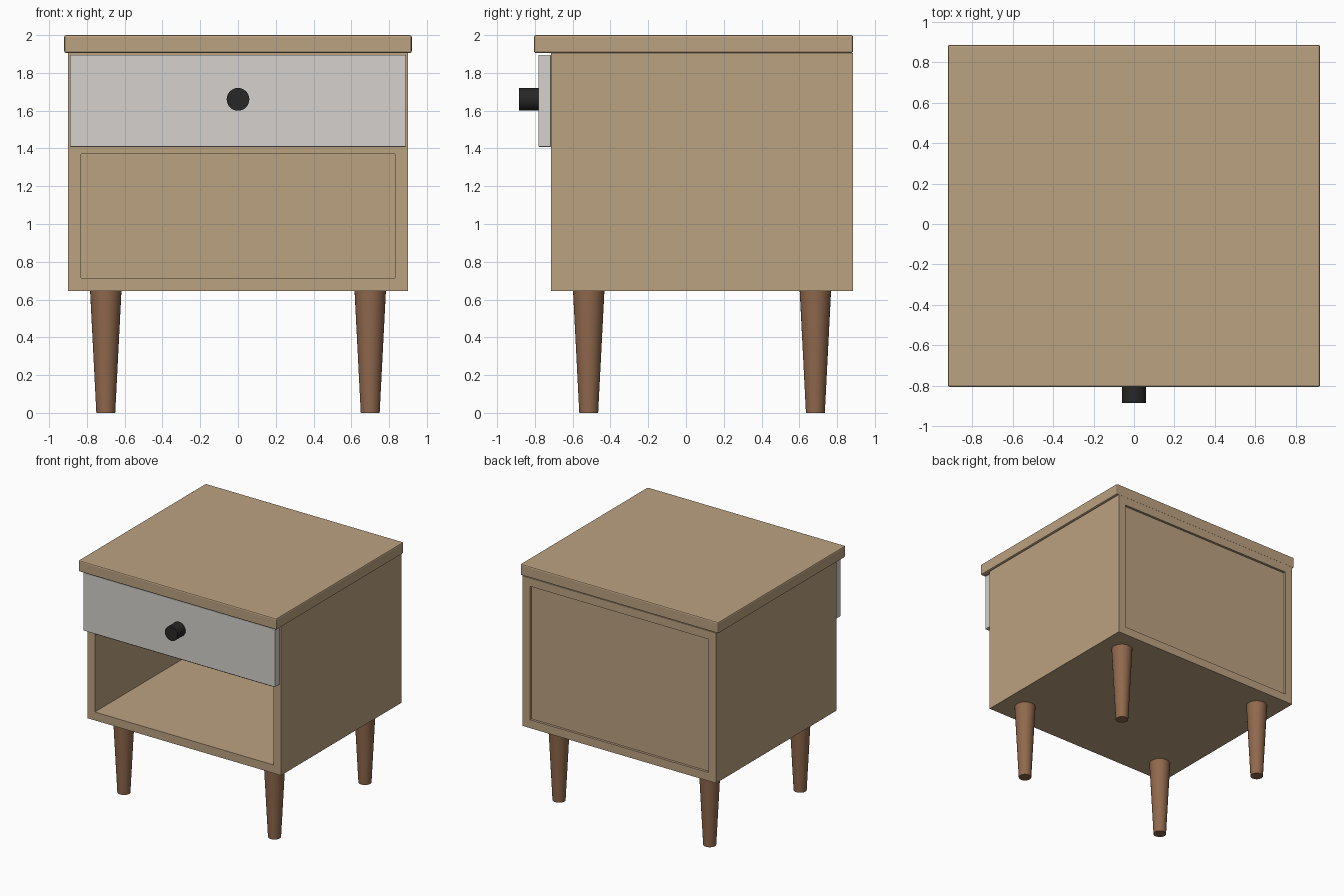
import bpy
from math import radians

if "Cube" in bpy.data.objects:
    bpy.data.objects.remove(bpy.data.objects["Cube"])


def material(name, rgb):
    m = bpy.data.materials.new(name)
    m.diffuse_color = (*rgb, 1)
    m.use_nodes = True
    m.node_tree.nodes["Principled BSDF"].inputs["Base Color"].default_value = m.diffuse_color
    return m


OAK = material("oak", (0.50, 0.36, 0.22))
WALNUT = material("walnut", (0.28, 0.14, 0.075))
WHITE = material("pale_paint", (0.66, 0.64, 0.61))
BLACK = material("black_metal", (0.02, 0.02, 0.02))


def box(name, x, y, z, mat, bevel=0):
    """Box from (min, max) ranges on each axis."""
    spans = (x, y, z)
    bpy.ops.mesh.primitive_cube_add(size=1, location=[(a + b) / 2 for a, b in spans])
    ob = bpy.context.object
    ob.name = name
    ob.scale = [b - a for a, b in spans]
    bpy.ops.object.transform_apply(location=False, rotation=False, scale=True)
    ob.data.materials.append(mat)
    if bevel:
        mod = ob.modifiers.new("soft_edges", 'BEVEL')
        mod.width = bevel
        mod.segments = 2
    return ob


def cone(name, r1, r2, depth, loc, mat, rot=(0, 0, 0)):
    bpy.ops.mesh.primitive_cone_add(vertices=32, radius1=r1, radius2=r2,
                                    depth=depth, location=loc, rotation=rot)
    ob = bpy.context.object
    ob.name = name
    ob.data.materials.append(mat)
    bpy.ops.object.shade_smooth_by_angle(angle=radians(40))
    return ob


FRONT, BACK = -0.715, 0.885
BOTTOM, TOP = 0.645, 1.905
W, T = 0.9, 0.07          # half width, board thickness
IN = W - T

# Carcass boards
for side, s in (("left", -1), ("right", 1)):
    box(f"{side}_side_panel", sorted((s * IN, s * W)), (FRONT, BACK), (BOTTOM, TOP), OAK)
box("bottom_panel", (-IN, IN), (FRONT, BACK), (BOTTOM, BOTTOM + T), OAK)
box("upper_rail_panel", (-IN, IN), (FRONT, BACK), (TOP - T, TOP), OAK)
box("shelf_divider", (-IN, IN), (FRONT, BACK - 0.05), (1.37, 1.44), OAK)

# Slightly recessed back panel
box("back_panel", (-IN, IN), (BACK - 0.05, BACK - 0.02), (BOTTOM + T, TOP - T), OAK)

# Overhanging top
box("table_top", (-0.92, 0.92), (-0.805, BACK), (TOP, 2.0), OAK, 0.01)

# Drawer front and knob
box("drawer_front", (-0.89, 0.89), (-0.782, FRONT), (1.408, 1.895), WHITE, 0.005)
cone("drawer_knob", 0.06, 0.06, 0.105, (0, -0.8325, 1.66), BLACK, (radians(90), 0, 0))

# Tapered legs
for row, y in (("front", -0.515), ("back", 0.685)):
    for side, x in (("left", -0.7), ("right", 0.7)):
        cone(f"{row}_{side}_leg", 0.05, 0.083, BOTTOM, (x, y, BOTTOM / 2), WALNUT)
